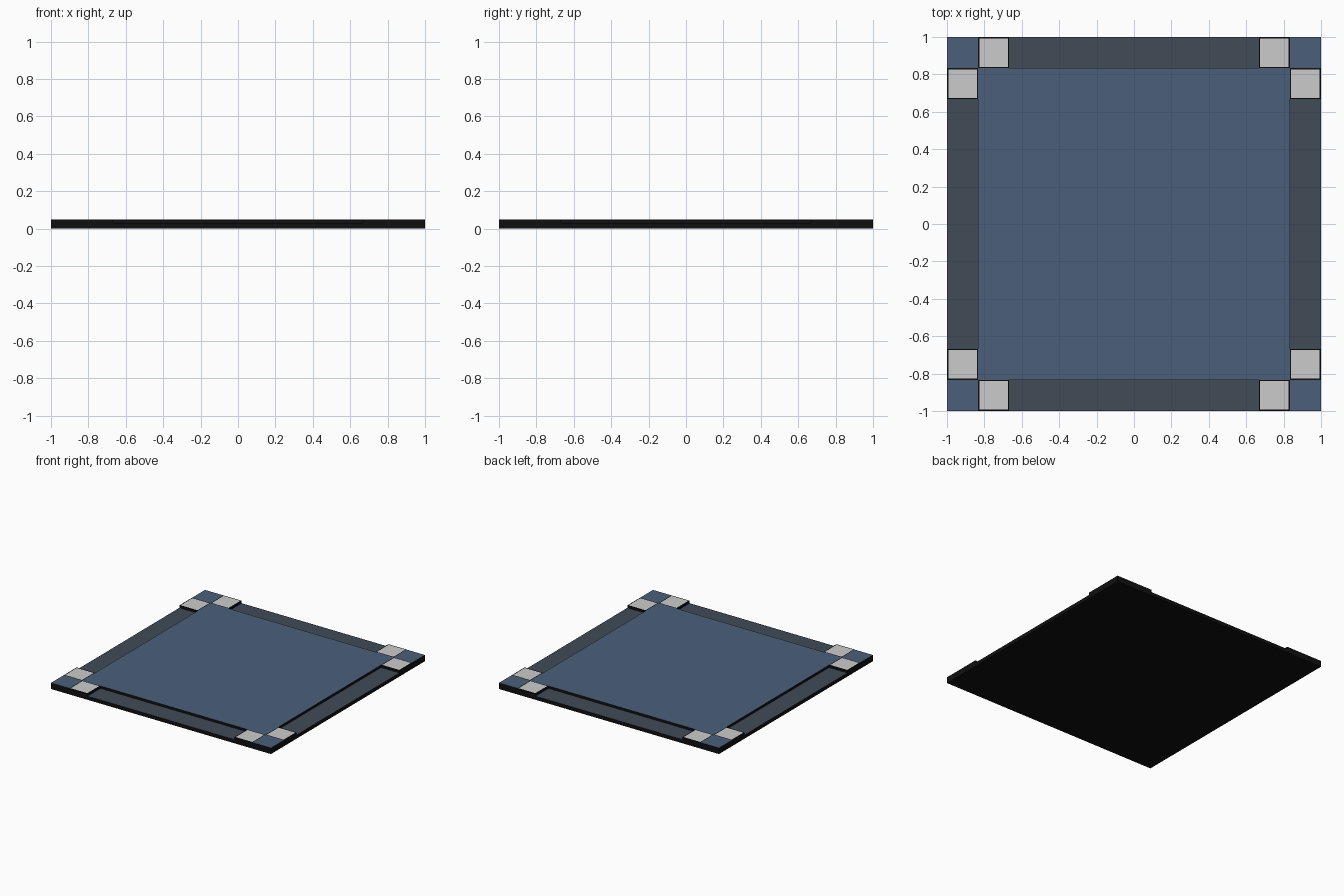
import bpy, bmesh
from mathutils import Matrix, Vector

if "Cube" in bpy.data.objects:
    bpy.data.objects.remove(bpy.data.objects["Cube"])


def material(name, rgb):
    m = bpy.data.materials.new(name)
    m.diffuse_color = (*rgb, 1)
    m.use_nodes = True
    m.node_tree.nodes["Principled BSDF"].inputs["Base Color"].default_value = m.diffuse_color
    return m


BLACK = material("black", (0.005, 0.005, 0.005))
BLUE = material("slate_blue", (0.068, 0.113, 0.197))
DARK = material("dark_grey", (0.052, 0.069, 0.095))
GREY = material("light_grey", (0.8, 0.8, 0.8))

FLOOR, TOP = 0.03, 0.05        # channel floor and upper surface heights
OUT, MID, IN = 1.0, 0.833, 0.667


def block(name, x0, x1, y0, y1, z0, z1, top_mat, rim=0):
    """Black box with a coloured top, optionally framed by a black rim."""
    bm = bmesh.new()
    bmesh.ops.create_cube(bm, size=1)
    size = Vector((abs(x1 - x0), abs(y1 - y0), z1 - z0))
    centre = Vector(((x0 + x1) / 2, (y0 + y1) / 2, (z0 + z1) / 2))
    bm.transform(Matrix.Translation(centre) @ Matrix.Diagonal((*size, 1)))
    bm.normal_update()
    top = max(bm.faces, key=lambda f: f.calc_center_median().z)
    if rim:
        bmesh.ops.inset_region(bm, faces=[top], thickness=rim)
    top.material_index = 1
    me = bpy.data.meshes.new(name)
    bm.to_mesh(me)
    bm.free()
    me.materials.append(BLACK)
    me.materials.append(top_mat)
    ob = bpy.data.objects.new(name, me)
    bpy.context.collection.objects.link(ob)
    return ob


# Base slab, whose top is the floor of the edge channels
block("base_slab", -OUT, OUT, -OUT, OUT, 0, FLOOR, DARK)

# Raised centre panel
block("centre_panel", -MID, MID, -MID, MID, FLOOR, TOP, BLUE)

# Corner blocks and the two framed pads beside each of them
for sx, side in ((-1, "left"), (1, "right")):
    for sy, end in ((-1, "front"), (1, "back")):
        tag = f"{end}_{side}"
        block(f"corner_{tag}", sx * MID, sx * OUT, sy * MID, sy * OUT, FLOOR, TOP, BLUE)
        block(f"end_pad_{tag}", sx * IN, sx * MID, sy * MID, sy * OUT, FLOOR, TOP, GREY, 0.01)
        block(f"side_pad_{tag}", sx * MID, sx * OUT, sy * IN, sy * MID, FLOOR, TOP, GREY, 0.01)
